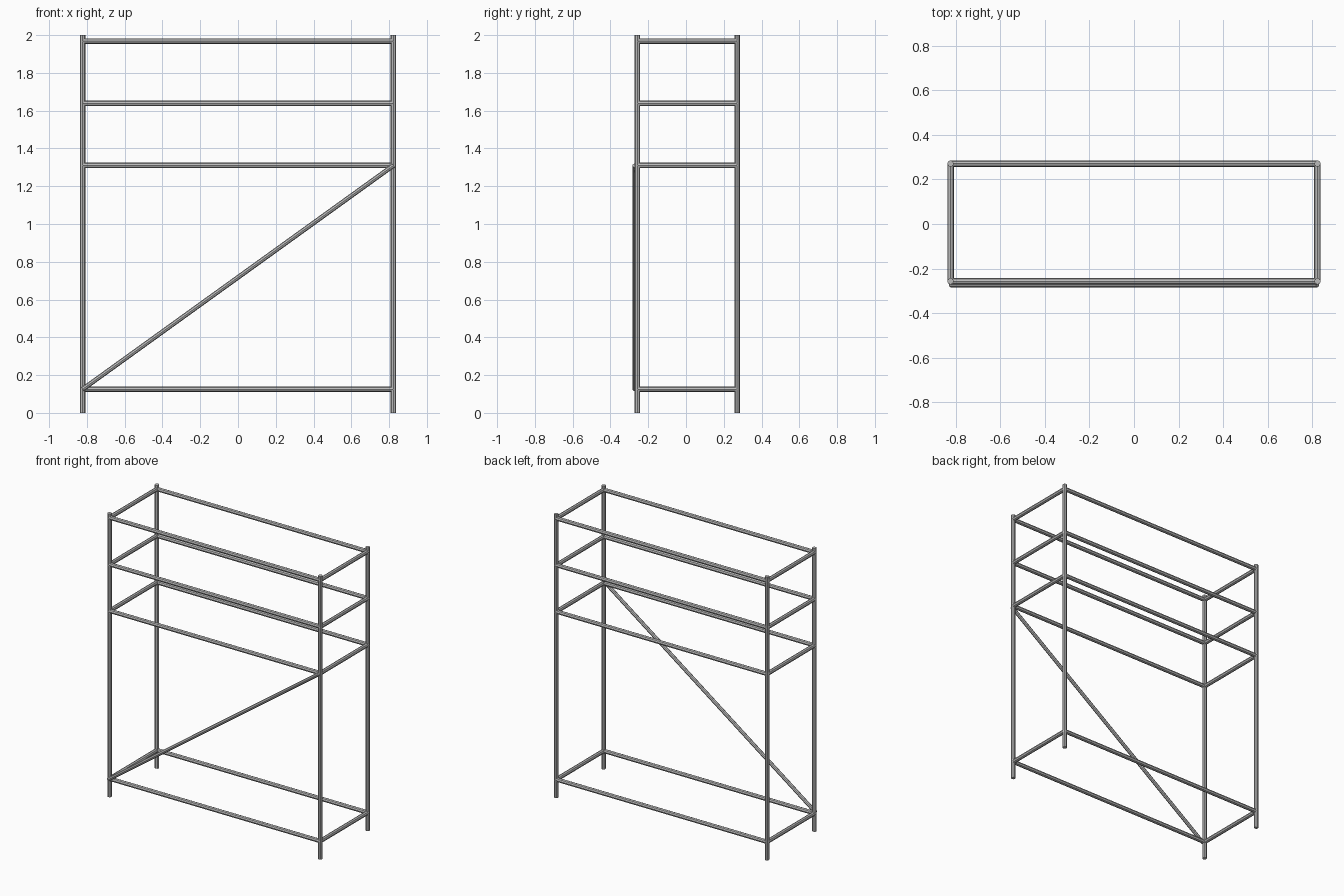
import bpy
from mathutils import Vector

cube = bpy.data.objects.get("Cube")
if cube:
    bpy.data.objects.remove(cube, do_unlink=True)

steel = bpy.data.materials.new("light grey steel")
steel.use_nodes = True
colour = (0.5, 0.5, 0.5, 1)
steel.diffuse_color = colour
steel.node_tree.nodes["Principled BSDF"].inputs["Base Color"].default_value = colour


def tube(name, start, end, radius=0.0145):
    """Eight-sided closed tube between two points."""
    start, end = Vector(start), Vector(end)
    axis = end - start
    bpy.ops.mesh.primitive_cylinder_add(
        vertices=8, radius=radius, depth=axis.length, location=(start + end) / 2,
        rotation=axis.to_track_quat('Z', 'Y').to_euler())
    obj = bpy.context.object
    obj.name = name
    obj.data.materials.append(steel)


X = 0.823
FRONT, BACK = -0.257, 0.271
LEVELS = {"base": 0.125, "deck": 1.31, "middle": 1.638, "top": 1.968}

# Upright posts
for side, x in (("left", X), ("right", -X)):
    for face, y in (("front", FRONT), ("back", BACK)):
        tube(f"{face}_{side}_post", (x, y, 0), (x, y, 2))

# Horizontal rails around each level
for level, z in LEVELS.items():
    for face, y in (("front", FRONT), ("back", BACK)):
        tube(f"{level}_{face}_rail", (-X, y, z), (X, y, z))
    for side, x in (("left", X), ("right", -X)):
        tube(f"{level}_{side}_rail", (x, FRONT, z), (x, BACK, z))

# Diagonal brace across the front
tube("diagonal_brace", (-X, FRONT - 0.0145, LEVELS["base"]),
     (X, FRONT - 0.0145, LEVELS["deck"]), 0.0125)
